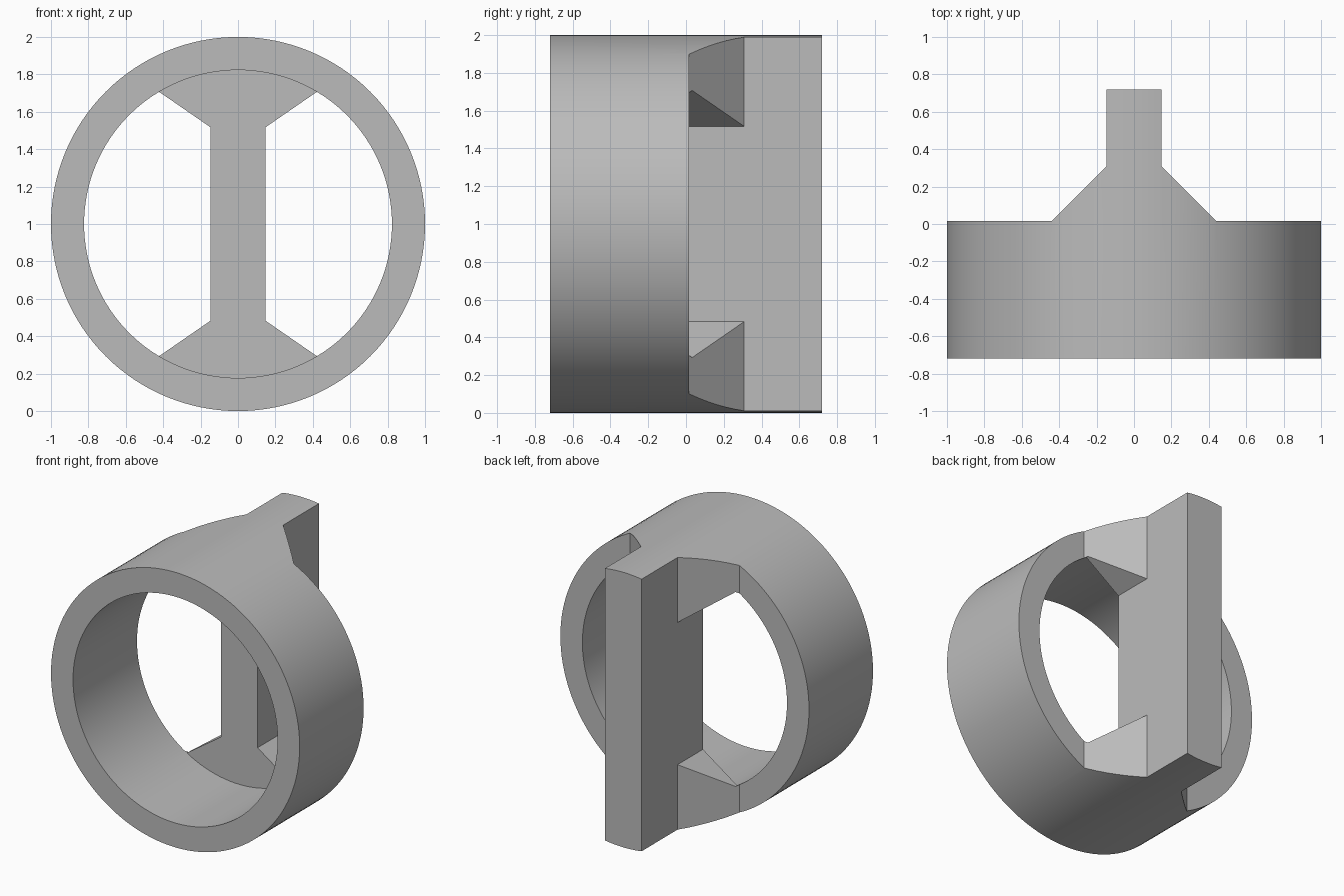
import bpy, bmesh, math
from mathutils import Vector

default = bpy.data.objects.get("Cube")
if default:
    bpy.data.objects.remove(default, do_unlink=True)

FRONT, JOIN, TAPER, BACK = -0.72, 0.015, 0.308, 0.72
OUTER, INNER, HALF_BAR = 1.0, 0.823, 0.147
CENTRE = Vector((0, 0, 1))

grey = bpy.data.materials.new("plain grey")
grey.use_nodes = True
colour = (0.5, 0.5, 0.5, 1)
grey.diffuse_color = colour
grey.node_tree.nodes["Principled BSDF"].inputs["Base Color"].default_value = colour


def prism(name, points, offset):
    """Extrude a closed planar outline into a solid."""
    bm = bmesh.new()
    face = bm.faces.new([bm.verts.new(p) for p in points])
    extruded = bmesh.ops.extrude_face_region(bm, geom=[face])["geom"]
    bmesh.ops.translate(bm, vec=offset,
                        verts=[v for v in extruded if isinstance(v, bmesh.types.BMVert)])
    bmesh.ops.recalc_face_normals(bm, faces=bm.faces)
    mesh = bpy.data.meshes.new(name)
    bm.to_mesh(mesh)
    bm.free()
    mesh.materials.append(grey)
    obj = bpy.data.objects.new(name, mesh)
    bpy.context.collection.objects.link(obj)
    return obj


def disc(radius, y, count=128):
    angles = [math.tau * i / count for i in range(count)]
    return [CENTRE + Vector((radius * math.cos(a), y, radius * math.sin(a))) for a in angles]


def combine(target, tool, operation):
    """Apply a boolean and discard its helper."""
    mod = target.modifiers.new(operation.title(), "BOOLEAN")
    mod.operation, mod.solver, mod.object = operation, "EXACT", tool
    bpy.context.view_layer.objects.active = target
    bpy.ops.object.modifier_apply(modifier=mod.name)
    bpy.data.objects.remove(tool, do_unlink=True)


# Tube, running the full depth until it is trimmed
body = prism("ring_with_crossbar", disc(OUTER, FRONT), (0, BACK - FRONT, 0))
bore = prism("bore_cutter", disc(INNER, FRONT - 0.1), (0, BACK - FRONT + 0.2, 0))
combine(body, bore, "DIFFERENCE")

# Upright bar with flared ends buried in the tube wall
quarter = [(HALF_BAR, 0.517), (0.46, 0.733), (0.2, 0.9)]
right = [(x, -z) for x, z in reversed(quarter)] + quarter
outline = right + [(-x, -z) for x, z in right]
web = prism("crossbar", [CENTRE + Vector((x, JOIN, z)) for x, z in outline],
            (0, BACK - JOIN, 0))
combine(body, web, "UNION")

# Trim to the stepped and tapered plan
side = [(1.1, FRONT - 0.1), (1.1, JOIN), (HALF_BAR + TAPER - JOIN, JOIN),
        (HALF_BAR, TAPER), (HALF_BAR, BACK + 0.1)]
plan = side + [(-x, y) for x, y in reversed(side)]
trim = prism("plan_trim", [(x, y, -0.1) for x, y in plan], (0, 0, 2.2))
combine(body, trim, "INTERSECT")

# Smooth round walls, crisp corners
bpy.ops.object.select_all(action="DESELECT")
body.select_set(True)
bpy.context.view_layer.objects.active = body
bpy.ops.object.shade_smooth_by_angle(angle=math.radians(25))
